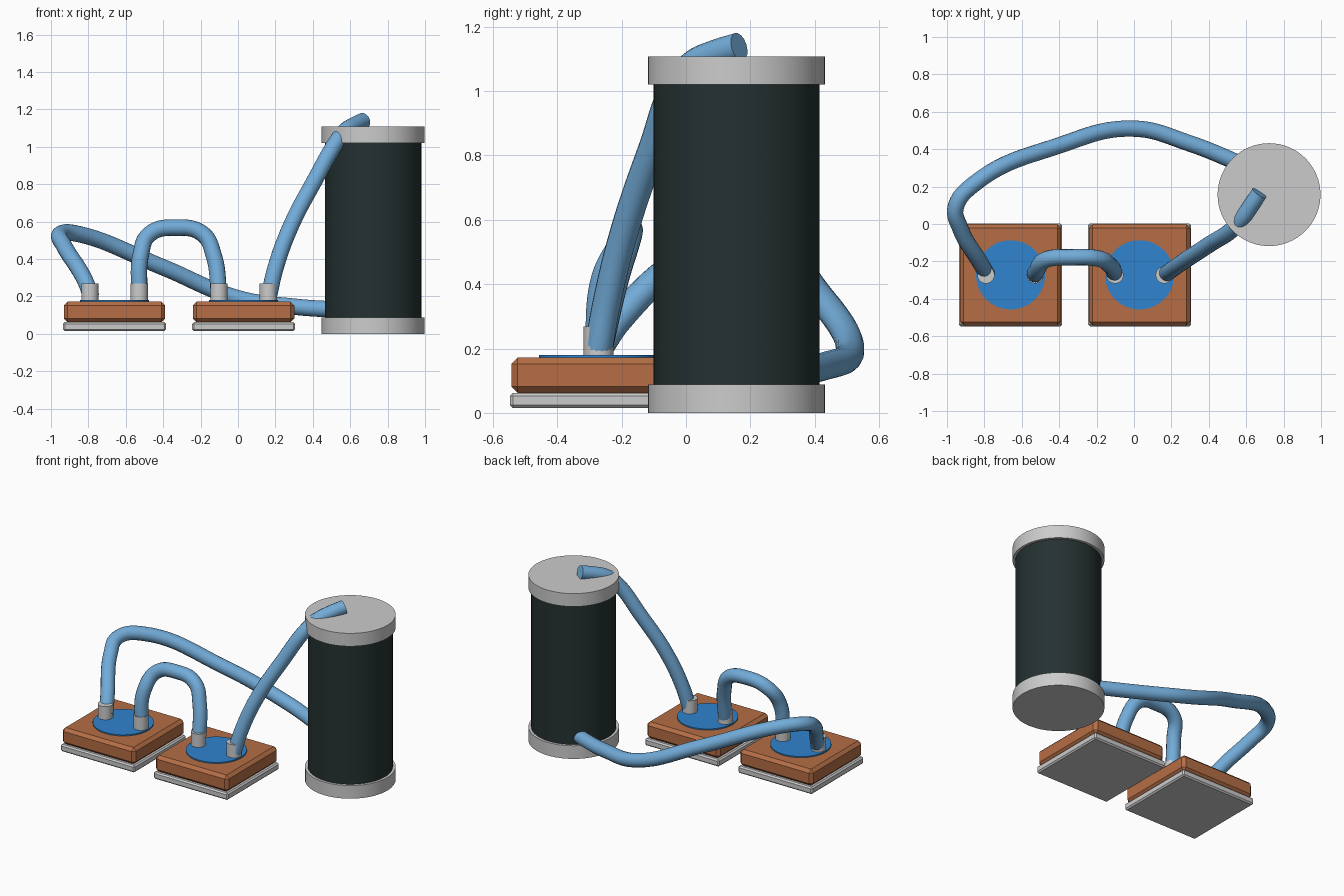
import bpy
import math

cube = bpy.data.objects.get("Cube")
if cube:
    bpy.data.objects.remove(cube, do_unlink=True)


def material(name, rgb):
    m = bpy.data.materials.new(name)
    m.use_nodes = True
    m.diffuse_color = (*rgb, 1)
    m.node_tree.nodes["Principled BSDF"].inputs["Base Color"].default_value = (*rgb, 1)
    return m


GREY = material("light grey", (0.6, 0.6, 0.6))
DARK = material("dark green", (0.018, 0.03, 0.03))
COPPER = material("copper", (0.46, 0.155, 0.06))
BLUE = material("blue", (0.03, 0.23, 0.62))
HOSE = material("light blue", (0.17, 0.41, 0.69))


def finish(obj, name, mat):
    obj.name = name
    obj.data.materials.append(mat)
    return obj


def cylinder(name, mat, x, y, z0, z1, radius):
    bpy.ops.mesh.primitive_cylinder_add(vertices=64, radius=radius, depth=z1 - z0,
                                        location=(x, y, (z0 + z1) / 2))
    obj = finish(bpy.context.object, name, mat)
    bpy.ops.object.shade_smooth_by_angle(angle=math.radians(40))
    return obj


def slab(name, mat, x, y, z0, z1, size, chamfer):
    bpy.ops.mesh.primitive_cube_add(size=1, location=(x, y, (z0 + z1) / 2))
    obj = finish(bpy.context.object, name, mat)
    obj.scale = (size, size, z1 - z0)
    bpy.ops.object.transform_apply(location=False, rotation=False, scale=True)
    bevel = obj.modifiers.new("chamfer", 'BEVEL')
    bevel.width = chamfer
    bevel.segments = 1
    return obj


def hose(name, points, radius=0.044):
    curve = bpy.data.curves.new(name, 'CURVE')
    curve.dimensions = '3D'
    curve.bevel_depth = radius
    curve.bevel_resolution = 6
    curve.resolution_u = 10
    curve.use_fill_caps = True
    spline = curve.splines.new('BEZIER')
    spline.bezier_points.add(len(points) - 1)
    for bp, p in zip(spline.bezier_points, points):
        bp.co = p
        bp.handle_left_type = bp.handle_right_type = 'AUTO'
    obj = bpy.data.objects.new(name, curve)
    bpy.context.collection.objects.link(obj)
    finish(obj, name, HOSE)
    # Turn the tube into a mesh with a crisp cut end
    bpy.ops.object.select_all(action='DESELECT')
    obj.select_set(True)
    bpy.context.view_layer.objects.active = obj
    bpy.ops.object.convert(target='MESH')
    bpy.ops.object.shade_smooth_by_angle(angle=math.radians(50))


# Tank with end caps
TX, TY = 0.722, 0.157
cylinder("tank_body", DARK, TX, TY, 0.08, 1.03, 0.258)
cylinder("tank_bottom_cap", GREY, TX, TY, 0, 0.088, 0.275)
cylinder("tank_top_cap", GREY, TX, TY, 1.02, 1.107, 0.275)

# Two cooling blocks, each with a base plate, disc and two fittings
BY = -0.272
for side, bx in (("right", -0.66), ("left", 0.03)):
    slab(side + "_base_plate", GREY, bx, BY, 0.015, 0.062, 0.55, 0.009)
    slab(side + "_block", COPPER, bx, BY, 0.062, 0.172, 0.542, 0.02)
    cylinder(side + "_disc", BLUE, bx, BY, 0.165, 0.18, 0.185)
    for end, dx in (("outer", -0.132), ("inner", 0.132)):
        cylinder(f"{side}_{end}_fitting", GREY, bx + dx, BY, 0.17, 0.268, 0.046)

# Hoses
hose("return_hose", [(-0.785, BY, 0.2), (-0.82, -0.21, 0.29), (-0.93, -0.02, 0.47),
                     (-0.953, 0.09, 0.53), (-0.86, 0.21, 0.535), (-0.4, 0.42, 0.355),
                     (0, 0.51, 0.19), (0.3, 0.43, 0.145), (0.62, 0.3, 0.125)])
hose("bridge_hose", [(-0.528, BY, 0.2), (-0.52, -0.25, 0.42), (-0.47, -0.19, 0.535),
                     (-0.33, -0.178, 0.568), (-0.19, -0.185, 0.535),
                     (-0.13, -0.22, 0.42), (-0.1, BY, 0.2)])
hose("supply_hose", [(0.165, BY, 0.2), (0.2, -0.245, 0.35), (0.28, -0.19, 0.57),
                     (0.41, -0.105, 0.82), (0.53, -0.025, 1.03), (0.575, 0.025, 1.085),
                     (0.62, 0.09, 1.115), (0.67, 0.165, 1.138)])
